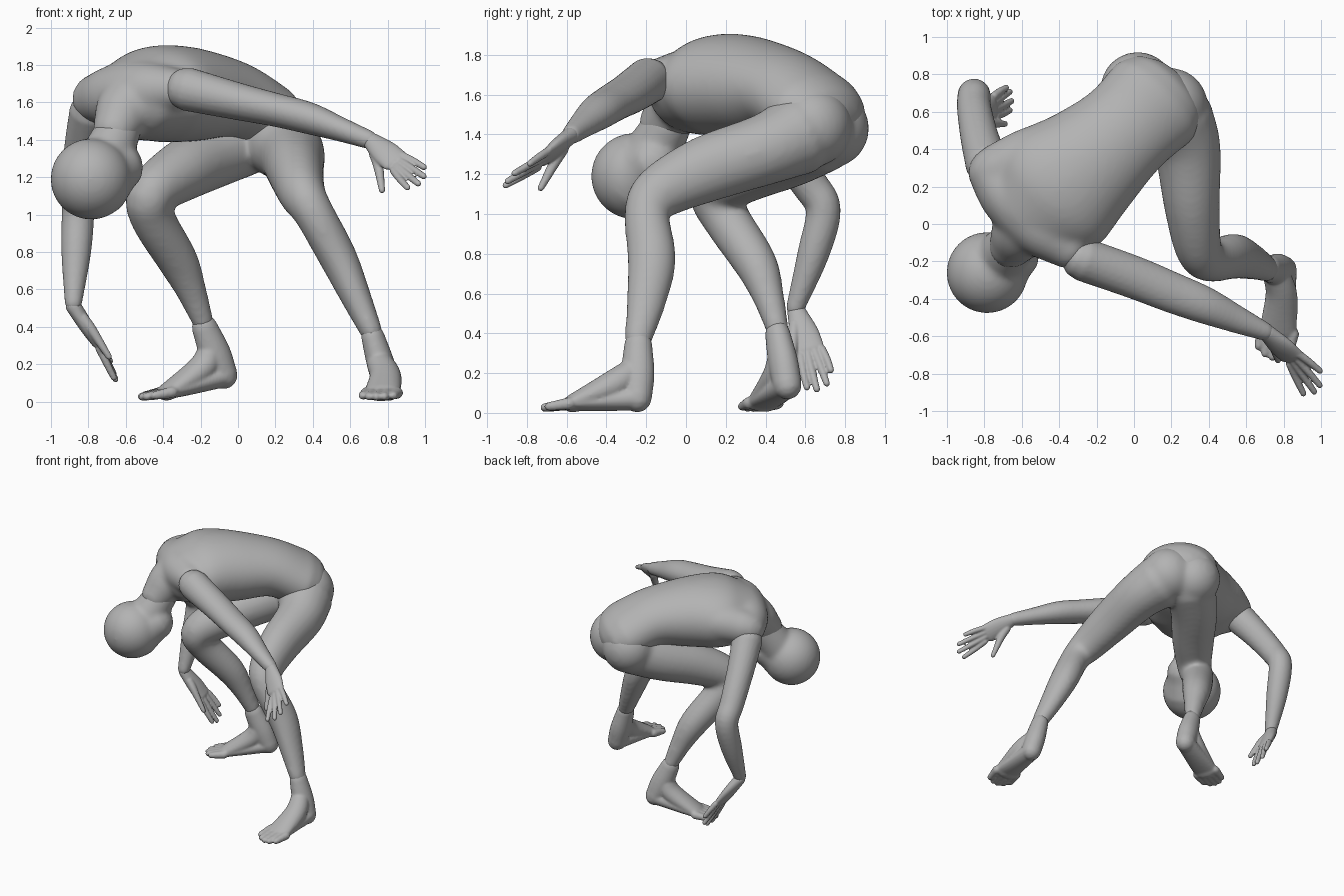
import bpy
import bmesh
import math
from mathutils import Vector

cube = bpy.data.objects.get("Cube")
if cube:
    bpy.data.objects.remove(cube, do_unlink=True)

clay = bpy.data.materials.new("clay_grey")
clay.use_nodes = True
colour = (0.45, 0.45, 0.45, 1)
clay.diffuse_color = colour
clay.node_tree.nodes["Principled BSDF"].inputs["Base Color"].default_value = colour


def spline(a, b, c, d, t):
    """Catmull-Rom blend between b and c."""
    return b + (c - a) * (t / 2) + (a - b * 2.5 + c * 2 - d * 0.5) * t * t \
        + ((b - c) * 1.5 + (d - a) * 0.5) * t ** 3


def dome(ring, sign):
    """Shrinking rings that round off one end of a tube."""
    centre, tangent, w, h = ring
    angles = [math.radians(a) for a in (30, 55, 75, 87)]
    return [(centre + tangent * (sign * min(w, h) * math.sin(a)), tangent,
             w * math.cos(a), h * math.cos(a)) for a in angles]


def loft(bm, rows, side=(1, 0, 0), sides=20, steps=5):
    """Round-ended tube; each row is x, y, z, half width, optional half depth."""
    keys = [Vector((*row[:4], row[-1])) for row in rows]
    keys = [keys[0] * 2 - keys[1]] + keys + [keys[-1] * 2 - keys[-2]]
    path = [spline(*keys[i:i + 4], s / steps)
            for i in range(len(keys) - 3) for s in range(steps)]
    path.append(keys[-2])
    rings = []
    for i, p in enumerate(path):
        before, after = path[max(i - 1, 0)], path[min(i + 1, len(path) - 1)]
        tangent = Vector((after - before)[:3]).normalized()
        rings.append((Vector(p[:3]), tangent, p[3], p[4]))
    rings = dome(rings[0], -1)[::-1] + rings + dome(rings[-1], 1)
    loops = []
    for centre, tangent, w, h in rings:
        across = Vector(side)
        across = (across - tangent * across.dot(tangent)).normalized()
        depth = tangent.cross(across)
        turn = [math.tau * k / sides for k in range(sides)]
        loops.append([bm.verts.new(centre + across * (w * math.cos(a))
                                   + depth * (h * math.sin(a))) for a in turn])
    for low, high in zip(loops, loops[1:]):
        for k in range(sides):
            n = (k + 1) % sides
            bm.faces.new((low[k], low[n], high[n], high[k]))
    bm.faces.new(loops[0][::-1])
    bm.faces.new(loops[-1])


def ball(bm, centre, radius):
    made = bmesh.ops.create_icosphere(bm, subdivisions=4, radius=radius)
    bmesh.ops.translate(bm, verts=made["verts"], vec=centre)


def finish(bm, name, voxel, blend):
    """Fuse the overlapping forms of one part into a soft skin."""
    mesh = bpy.data.meshes.new(name)
    bm.to_mesh(mesh)
    bm.free()
    mesh.materials.append(clay)
    part = bpy.data.objects.new(name, mesh)
    bpy.context.collection.objects.link(part)
    fuse = part.modifiers.new("fuse", "REMESH")
    fuse.mode = "VOXEL"
    fuse.voxel_size = voxel
    fuse.use_smooth_shade = True
    soften = part.modifiers.new("soften", "SMOOTH")
    soften.factor = 0.5
    soften.iterations = blend


# Torso: trunk, shoulder girdle, shoulder blade and base of the neck
bm = bmesh.new()
loft(bm, [(.11, .655, 1.515, .29, .2), (-.05, .5, 1.615, .275, .21),
          (-.24, .33, 1.64, .32, .25), (-.41, .19, 1.645, .375, .26),
          (-.51, .1, 1.625, .34, .235)], side=(.74, -.67, 0), sides=32)
loft(bm, [(-.5, .1, 1.65, .2), (-.6, -.03, 1.56, .165), (-.655, -.115, 1.46, .124)])
loft(bm, [(-.755, .27, 1.62, .135), (-.66, .15, 1.635, .165),
          (-.5, -.01, 1.66, .165), (-.36, -.12, 1.67, .122)])
loft(bm, [(-.35, .44, 1.62, .13), (-.55, .37, 1.655, .15), (-.74, .29, 1.63, .135)])
finish(bm, "torso", .016, 20)

# Head, jaw and upper neck
bm = bmesh.new()
ball(bm, (-.785, -.26, 1.19), .217)
loft(bm, [(-.74, -.235, 1.195, .2), (-.65, -.17, 1.25, .145)])
loft(bm, [(-.63, -.08, 1.47, .118), (-.71, -.18, 1.29, .145)])
finish(bm, "head", .014, 14)

# Hips, buttocks and both legs as one skin
bm = bmesh.new()
ball(bm, (.19, .63, 1.44), .205)
ball(bm, (.02, .72, 1.43), .2)
loft(bm, [(.225, .56, 1.395, .205), (.285, .4, 1.325, .18), (.31, .1, 1.225, .15, .168),
          (.345, -.13, 1.11, .125, .138), (.41, -.195, 1.0, .108, .115),
          (.535, -.172, .77, .102, .122), (.63, -.2, .56, .082, .1),
          (.715, -.24, .37, .06, .07)])
loft(bm, [(.02, .67, 1.395, .195), (-.15, .52, 1.31, .178), (-.32, .31, 1.22, .16),
          (-.465, .15, 1.11, .13), (-.455, .2, .98, .12), (-.32, .35, .75, .108),
          (-.245, .415, .58, .08), (-.185, .46, .42, .058)])
finish(bm, "hips_and_legs", .016, 14)

# Arms
arms = {
    "left_arm": ((.37, -.93, 0), [
        (-.27, -.19, 1.67, .117), (0, -.285, 1.605, .115, .1),
        (.2, -.365, 1.56, .11, .09), (.38, -.435, 1.515, .1, .085),
        (.55, -.51, 1.455, .075, .065), (.7, -.575, 1.4, .05)]),
    "right_arm": ((1, 0, 0), [
        (-.785, .32, 1.55, .117), (-.825, .46, 1.37, .103),
        (-.855, .62, 1.15, .092), (-.855, .69, 1.02, .088),
        (-.865, .64, .8, .08), (-.88, .55, .53, .047)]),
}
for name, (side, rows) in arms.items():
    bm = bmesh.new()
    loft(bm, rows, side=side)
    finish(bm, name, .012, 4)


def hand(name, wrist, first, last, tips, thumb):
    """Palm from the wrist to the knuckle line, four fingers and a thumb."""
    wrist, first, last = Vector(wrist), Vector(first), Vector(last)
    middle, spread = (first + last) / 2, last - first
    bm = bmesh.new()
    loft(bm, [(*wrist, .047, .042), (*wrist.lerp(middle, .5), .072, .038),
              (*wrist.lerp(middle, .9), .074, .028)], side=spread)
    for i, tip in enumerate(tips):
        knuckle = first.lerp(last, i / 3)
        loft(bm, [(*knuckle.lerp(middle, .1), .022), (*knuckle.lerp(Vector(tip), .5), .02),
                  (*knuckle.lerp(Vector(tip), .95), .017)], side=spread, sides=12)
    root = wrist.lerp(thumb[0], .5)
    loft(bm, [(*root, .032), (*thumb[0], .028), (*thumb[1], .017)], side=spread, sides=12)
    finish(bm, name, .007, 3)


hand("left_hand", (.71, -.58, 1.395), (.88, -.69, 1.32), (.83, -.75, 1.23),
     [(1, -.79, 1.25), (1, -.87, 1.2), (.97, -.905, 1.16), (.91, -.915, 1.14)],
     [Vector((.75, -.66, 1.26)), Vector((.77, -.73, 1.13))])
hand("right_hand", (-.88, .555, .51), (-.75, .69, .32), (-.74, .57, .28),
     [(-.68, .73, .21), (-.66, .71, .14), (-.65, .66, .11), (-.66, .61, .12)],
     [Vector((-.78, .54, .38)), Vector((-.69, .535, .24))])


def foot(name, ankle, heel, ball_joint, toe, width):
    """Ankle column, wedge-shaped foot and a row of five toes."""
    ankle, heel, ball_joint, toe = map(Vector, (ankle, heel, ball_joint, toe))
    ahead = (toe - ball_joint).normalized()
    across = Vector((ahead.y, -ahead.x, 0)).normalized()
    bm = bmesh.new()
    loft(bm, [(*ankle, .062, .07), (*ankle.lerp(heel, .55), .074, .085),
              (*heel, .072, .074)], side=across)
    instep = heel.lerp(ball_joint, .4) + Vector((0, 0, .07))
    loft(bm, [(*(ankle.lerp(heel, .5) + ahead * .02), .07), (*instep, .085, .075),
              (*ball_joint, width, .046)], side=across)
    loft(bm, [(*heel, .07, .063), (*heel.lerp(ball_joint, .6), .085, .05),
              (*ball_joint, width, .038)], side=across)
    for i in range(5):
        offset = across * (width * (i - 2) * .42)
        tip = toe + offset - ahead * (.01 * (i - 2) ** 2)
        loft(bm, [(*(ball_joint + offset), .032), (*tip, .023)], side=across, sides=12)
    finish(bm, name, .009, 6)


foot("left_foot", (.72, -.24, .35), (.8, -.245, .075), (.77, -.57, .047),
     (.74, -.71, .026), .1)
foot("right_foot", (-.18, .46, .4), (-.075, .51, .14), (-.38, .39, .05),
     (-.51, .34, .025), .092)
